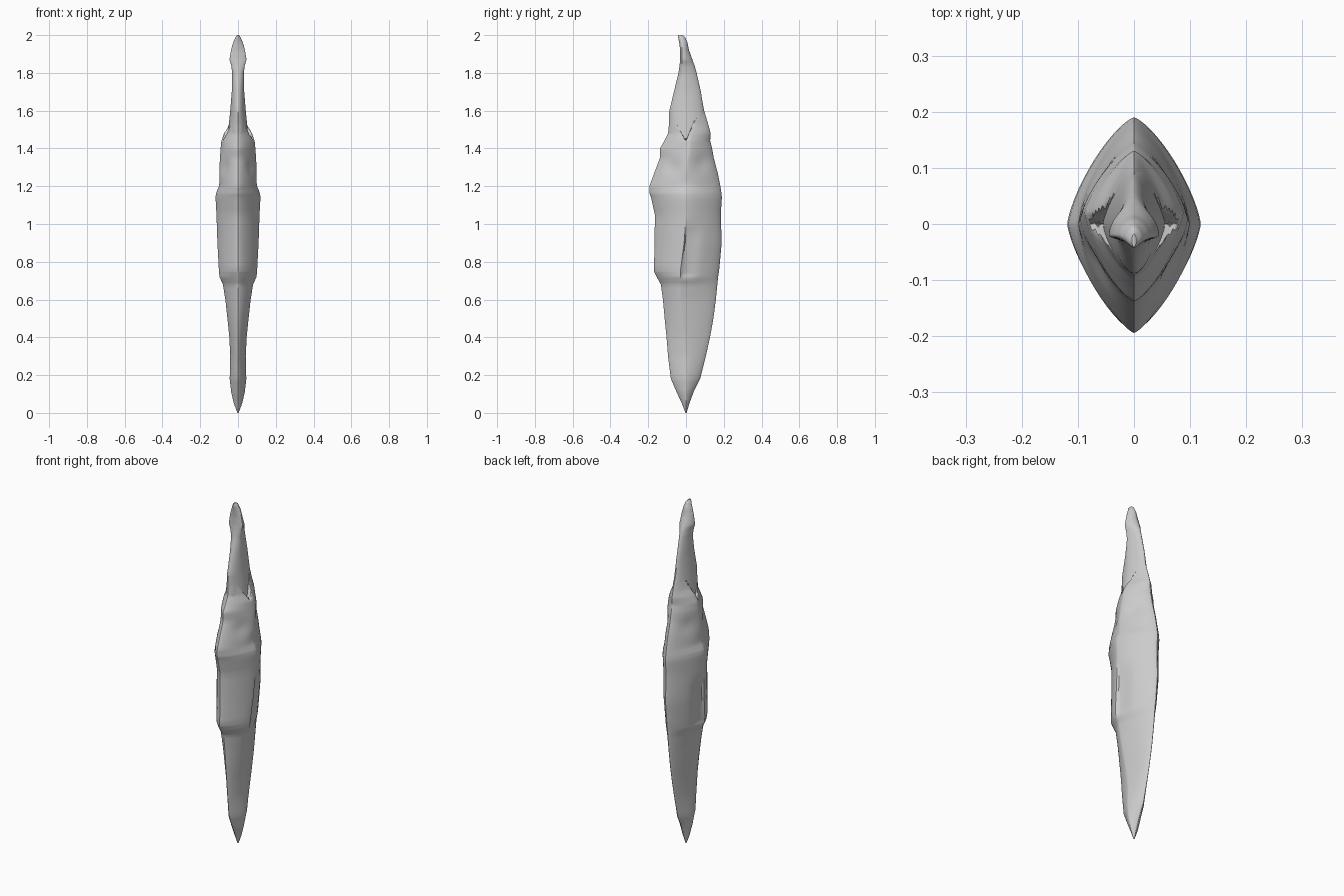
import bpy, bmesh, math

# rows: z, half width, front y, back y, y of the widest point
BODY = [
    (0.00, 0.003, -0.003, 0.003, 0.0),
    (0.05, 0.022, -0.022, 0.018, 0.0),
    (0.11, 0.036, -0.050, 0.040, 0.0),
    (0.18, 0.044, -0.080, 0.075, 0.0),
    (0.30, 0.041, -0.095, 0.105, 0.0),
    (0.40, 0.046, -0.103, 0.127, -0.01),
    (0.50, 0.056, -0.113, 0.145, -0.02),
    (0.60, 0.067, -0.122, 0.158, -0.03),
    (0.68, 0.080, -0.133, 0.166, -0.03),
    (0.72, 0.098, -0.155, 0.170, -0.03),
    (0.75, 0.101, -0.170, 0.175, -0.03),
    (0.90, 0.109, -0.166, 0.189, -0.01),
    (1.05, 0.114, -0.165, 0.184, 0.0),
    (1.14, 0.119, -0.185, 0.190, 0.0),
    (1.16, 0.117, -0.192, 0.188, 0.0),
    (1.20, 0.104, -0.194, 0.182, 0.0),
    (1.27, 0.100, -0.168, 0.168, 0.0),
    (1.35, 0.096, -0.138, 0.147, 0.01),
    (1.40, 0.092, -0.138, 0.138, 0.02),
    (1.44, 0.088, -0.115, 0.128, 0.02),
    (1.48, 0.074, -0.095, 0.130, 0.02),
    (1.52, 0.060, -0.091, 0.120, 0.0),
    (1.60, 0.046, -0.090, 0.096, 0.0),
    (1.66, 0.034, -0.075, 0.085, 0.0),
]
HEAD = [
    (1.35, 0.058, -0.090, 0.100, 0.0),
    (1.46, 0.054, -0.093, 0.110, 0.0),
    (1.54, 0.047, -0.088, 0.105, 0.0),
    (1.60, 0.041, -0.088, 0.094, 0.0),
    (1.70, 0.033, -0.064, 0.079, -0.01),
    (1.80, 0.031, -0.040, 0.056, -0.015),
    (1.84, 0.036, -0.034, 0.045, -0.02),
    (1.87, 0.045, -0.031, 0.034, -0.02),
    (1.92, 0.037, -0.031, 0.016, -0.02),
    (1.96, 0.026, -0.036, 0.008, -0.02),
    (1.99, 0.013, -0.042, -0.005, -0.025),
    (2.00, 0.004, -0.041, -0.018, -0.03),
]


def ramp(a, b, v):
    t = max(0.0, min(1.0, (v - a) / (b - a)))
    return t * t * (3 - 2 * t)


def body_detail(x, y, z):
    s = abs(x)
    # slanted groove and step on each flank
    d = y + 0.03 - (z - 0.7) * 0.1
    s -= 0.010 * ramp(0, 0.006, d) * (1 - ramp(0.03, 0.10, d)) * ramp(0.70, 0.74, z) * (1 - ramp(0.93, 1.02, z)) * min(1, s / 0.05)
    # shallow dents above the shoulder
    for cy, cz, r, depth in ((-0.07, 1.30, 0.07, 0.010), (0.08, 1.32, 0.07, 0.008), (0, 1.22, 0.06, 0.004)):
        q = ((y - cy) ** 2 + (z - cz) ** 2) / r ** 2
        s -= depth * math.exp(-3 * q) * min(1, s / 0.04)
    # V-shaped collar opening
    z = min(z, 1.44 + (1.75 * -y if y < 0 else 2.5 * y))
    return math.copysign(max(s, 0), x), y, z


def head_detail(x, y, z):
    return x, y, z


def loft(name, rows, power, detail, n=64, sub=4):
    bm = bmesh.new()
    rings = []
    levels = []
    for a, b in zip(rows, rows[1:]):
        levels += [[p + (q - p) * k / sub for p, q in zip(a, b)] for k in range(sub)]
    levels.append(rows[-1])
    for z, w, yf, yb, wy in levels:
        ring = []
        for i in range(n):
            t = 2 * math.pi * i / n
            c, s = math.cos(t), math.sin(t)
            e = 2 / power
            x = w * math.copysign(abs(c) ** e, c)
            y = wy + (yb - wy if s > 0 else wy - yf) * math.copysign(abs(s) ** e, s)
            ring.append(bm.verts.new(detail(x, y, z)))
        rings.append(ring)
    for r, q in zip(rings, rings[1:]):
        for i in range(n):
            j = (i + 1) % n
            bm.faces.new((r[i], r[j], q[j], q[i]))
    bm.faces.new(rings[0][::-1])
    bm.faces.new(rings[-1])
    bmesh.ops.remove_doubles(bm, verts=bm.verts, dist=0.0002)
    bmesh.ops.recalc_face_normals(bm, faces=bm.faces)
    me = bpy.data.meshes.new(name)
    bm.to_mesh(me)
    bm.free()
    ob = bpy.data.objects.new(name, me)
    bpy.context.collection.objects.link(ob)
    bpy.ops.object.select_all(action='DESELECT')
    ob.select_set(True)
    bpy.context.view_layer.objects.active = ob
    bpy.ops.object.shade_smooth_by_angle(angle=math.radians(30))
    return ob


# main stone body with collar, then the slim tip rising out of it
loft("shard_body", BODY, 1.35, body_detail)
loft("shard_tip", HEAD, 1.7, head_detail)
